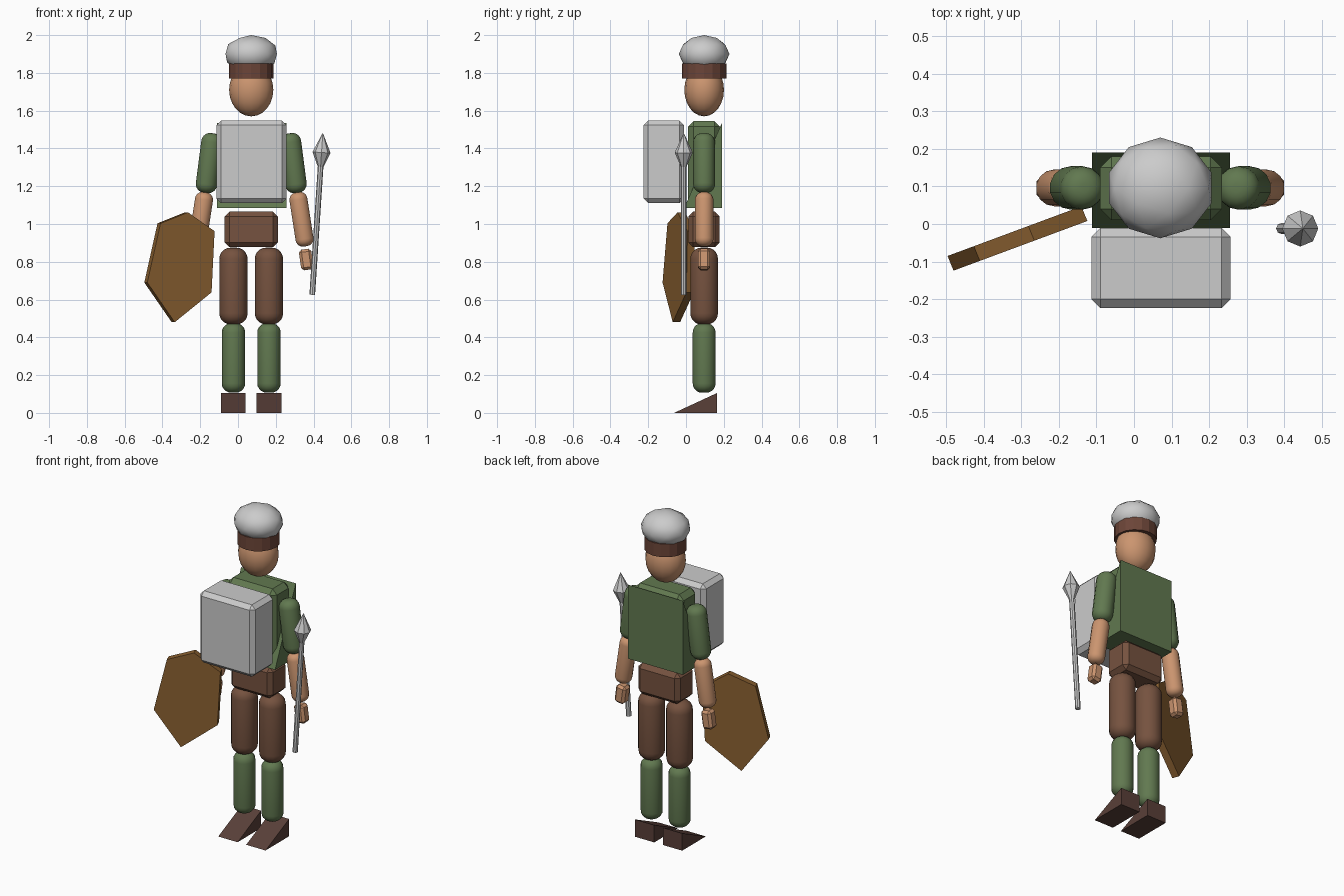
import bpy, bmesh
from math import radians, sin, cos, pi
from mathutils import Vector, Matrix

if "Cube" in bpy.data.objects:
    bpy.data.objects.remove(bpy.data.objects["Cube"])

CX, CY = 0.07, 0.096   # axis of the figure


def material(name, rgb):
    m = bpy.data.materials.new(name)
    m.diffuse_color = (*rgb, 1)
    m.use_nodes = True
    m.node_tree.nodes["Principled BSDF"].inputs["Base Color"].default_value = m.diffuse_color
    return m


SKIN = material("skin", (0.60, 0.30, 0.16))
GREEN = material("green_cloth", (0.12, 0.19, 0.08))
BROWN = material("brown_cloth", (0.18, 0.085, 0.05))
BAND = material("band_leather", (0.15, 0.06, 0.04))
BOOT = material("boot_leather", (0.10, 0.05, 0.04))
WOOD = material("wood", (0.25, 0.115, 0.03))


def finish(name, bm, mat=None, smooth=False):
    bmesh.ops.recalc_face_normals(bm, faces=bm.faces)
    me = bpy.data.meshes.new(name)
    bm.to_mesh(me)
    bm.free()
    ob = bpy.data.objects.new(name, me)
    bpy.context.collection.objects.link(ob)
    if mat:
        me.materials.append(mat)
    if smooth:
        for p in me.polygons:
            p.use_smooth = True
    return ob


def box(name, lo, hi, chamfer, mat=None, tilt=0):
    lo, hi = Vector(lo), Vector(hi)
    bm = bmesh.new()
    bmesh.ops.create_cube(bm, size=1)
    bmesh.ops.scale(bm, vec=hi - lo, verts=bm.verts)
    bmesh.ops.bevel(bm, geom=bm.edges[:], offset=chamfer, segments=1,
                    affect='EDGES')
    bm.transform(Matrix.Translation((lo + hi) / 2) @ Matrix.Rotation(tilt, 4, 'Y'))
    return finish(name, bm, mat)


def lathe(name, a, b, profile, sides, mat=None, smooth=False):
    """Rings of (radius, height) along the axis from a to b."""
    a, b = Vector(a), Vector(b)
    rot = (b - a).to_track_quat('Z', 'Y')
    bm = bmesh.new()
    rings = []
    for r, h in profile:
        n = 1 if r == 0 else sides
        rings.append([bm.verts.new(a + rot @ Vector(
            (r * cos(2 * pi * i / sides), r * sin(2 * pi * i / sides), h)))
            for i in range(n)])
    for p, q in zip(rings, rings[1:]):
        for i in range(sides):
            j = (i + 1) % sides
            vs = [p[i % len(p)], p[j % len(p)], q[j % len(q)], q[i % len(q)]]
            bm.faces.new(list(dict.fromkeys(vs)))
    for ring in (rings[0], rings[-1]):
        if len(ring) > 2:
            bm.faces.new(ring)
    return finish(name, bm, mat, smooth)


def limb(name, a, b, r, mat):
    """Round-ended limb spanning exactly from a to b."""
    length = (Vector(b) - Vector(a)).length
    c, steps = 0.8 * r, 5
    arc = [(r - c + c * sin(t * pi / 2 / steps), c - c * cos(t * pi / 2 / steps))
           for t in range(steps + 1)]
    prof = arc + [(x, length - h) for x, h in reversed(arc)]
    return lathe(name, a, b, prof, 14, mat, True)


def prism(name, points, shift, mat):
    """Polygon extruded along a vector."""
    bm = bmesh.new()
    f = bm.faces.new([bm.verts.new(p) for p in points])
    new = bmesh.ops.extrude_face_region(bm, geom=[f], use_keep_orig=True)["geom"]
    bmesh.ops.translate(bm, vec=shift,
                        verts=[v for v in new if isinstance(v, bmesh.types.BMVert)])
    return finish(name, bm, mat)


def ramp(name, x0, x1, y0, y1, z0, z1, mat):
    """Wedge, low at the front and upright at the back."""
    return prism(name, [(x0, y0, z0), (x0, y1, z0), (x0, y1, z1)],
                 (x1 - x0, 0, 0), mat)


# head
bm = bmesh.new()
bmesh.ops.create_uvsphere(bm, u_segments=16, v_segments=12, radius=1)
bm.transform(Matrix.Translation((CX, CY, 1.71)) @ Matrix.Diagonal((0.117, 0.105, 0.14, 1)))
finish("head", bm, SKIN, True)

# cap band and faceted round cap
lathe("cap_band", (CX, CY, 1.77), (CX, CY, 1.85), [(0.118, 0), (0.118, 0.08)], 16, BAND)
bm = bmesh.new()
bmesh.ops.create_icosphere(bm, subdivisions=2, radius=1)
bm.transform(Matrix.Translation((CX, CY, 1.90)) @ Matrix.Diagonal((0.143, 0.134, 0.10, 1)))
finish("cap", bm, None, True)

# torso, back wedge, chest pack and hips
box("torso", (-0.09, 0.01, 1.10), (0.234, 0.18, 1.545), 0.03, GREEN)
ramp("back_wedge", -0.112, 0.256, -0.01, 0.19, 1.085, 1.535, GREEN)
box("chest_pack", (-0.113, -0.224, 1.11), (0.257, -0.01, 1.547), 0.024)
box("hips", (-0.071, 0.012, 0.877), (0.211, 0.178, 1.065), 0.025, BROWN)

# arms and legs, mirrored about the figure axis
for side, s in (("left", -1), ("right", 1)):
    def x(d):
        return CX + s * d
    limb(side + "_upper_arm", (x(0.243), CY, 1.165), (x(0.202), CY, 1.48), 0.058, GREEN)
    limb(side + "_forearm", (x(0.288), CY, 0.882), (x(0.244), CY, 1.168), 0.049, SKIN)
    box(side + "_hand", (x(0.291) - 0.033, CY - 0.032, 0.757),
        (x(0.291) + 0.033, CY + 0.032, 0.867), 0.014, SKIN, tilt=-s * radians(8))
    limb(side + "_thigh", (x(0.094), CY, 0.468), (x(0.094), CY, 0.875), 0.075, BROWN)
    limb(side + "_shin", (x(0.094), CY, 0.107), (x(0.094), CY, 0.475), 0.062, GREEN)
    ramp(side + "_boot", x(0.094) - 0.065, x(0.094) + 0.065, -0.063, 0.164, 0, 0.105, BOOT)

# spear shaft and diamond point
foot, tip = Vector((0.393, -0.012, 0.625)), Vector((0.449, -0.012, 1.483))
lathe("spear_shaft", foot, tip, [(0.015, 0), (0.015, 0.68)], 8)
lathe("spear_point", foot, tip, [(0, 0.645), (0.048, 0.755), (0, 0.86)], 8)

# six-sided shield, angled outward
outline = [(-0.265, 1.062), (-0.41, 1.004), (-0.48, 0.69),
           (-0.335, 0.48), (-0.14, 0.638), (-0.124, 0.962)]
prism("shield", [(px, 0.054 + 0.371 * px, pz) for px, pz in outline],
      (-0.016, 0.039, 0), WOOD)
